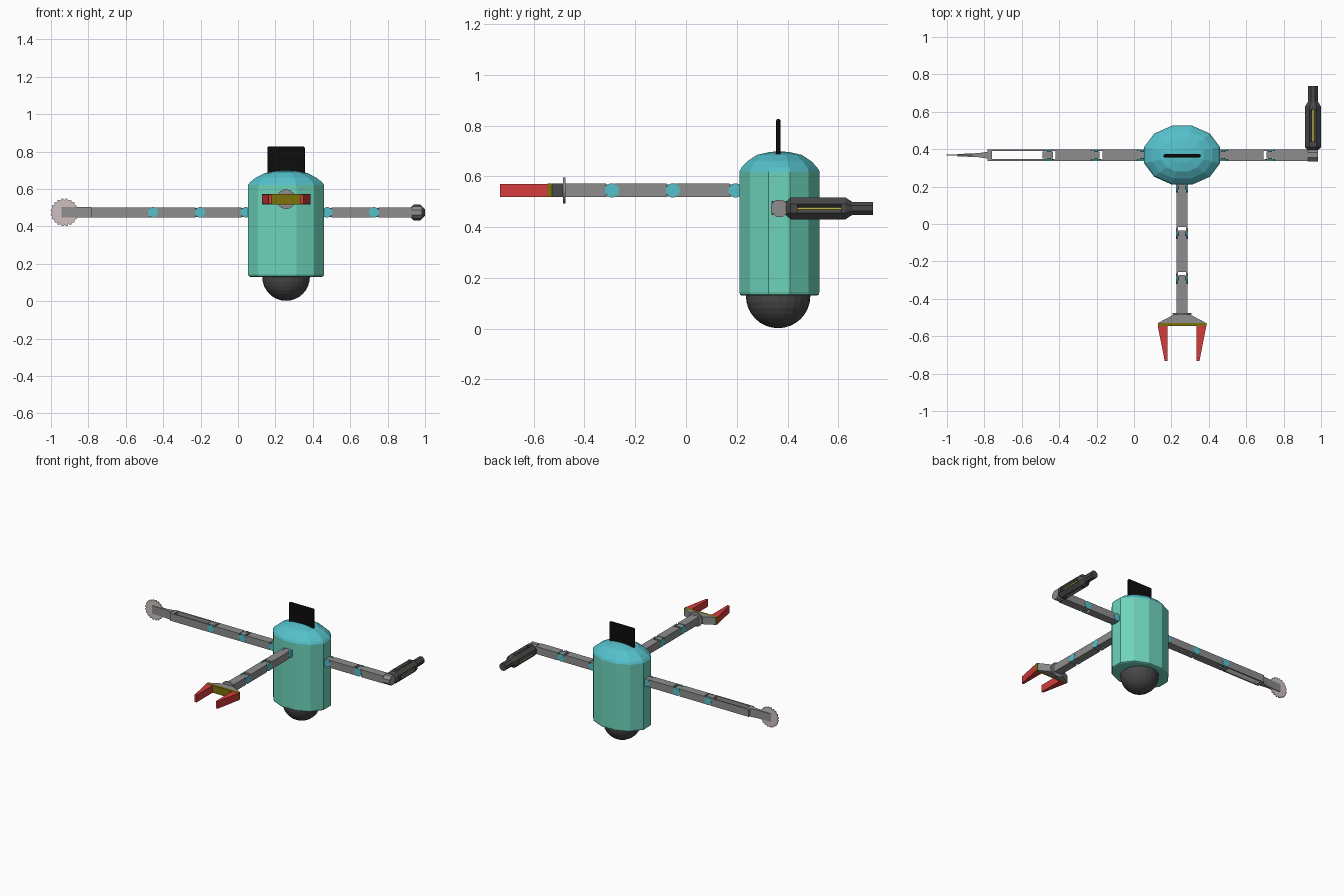
import bpy, bmesh, math
from mathutils import Matrix, Vector

if "Cube" in bpy.data.objects:
    bpy.data.objects.remove(bpy.data.objects["Cube"])


def mat(name, r, g, b):
    m = bpy.data.materials.new(name)
    m.diffuse_color = (r, g, b, 1)
    m.use_nodes = True
    m.node_tree.nodes["Principled BSDF"].inputs["Base Color"].default_value = m.diffuse_color
    return m


GREEN = mat("sea green", .155, .66, .50)
TEAL = mat("teal", .09, .53, .60)
GREY = mat("mid grey", .27, .27, .27)
DARK = mat("dark grey", .065, .065, .065)
BLACK = mat("black", .004, .004, .004)
RED = mat("red", .66, .045, .045)
OLIVE = mat("olive", .2, .165, .003)
YELLOW = mat("yellow", .56, .50, .06)
STEEL = mat("pale steel", .62, .53, .53)
I = Matrix.Identity(4)


def finish(name, bm, m, M=I):
    bmesh.ops.transform(bm, matrix=M, verts=bm.verts)
    bmesh.ops.recalc_face_normals(bm, faces=bm.faces)
    me = bpy.data.meshes.new(name)
    bm.to_mesh(me)
    bm.free()
    me.materials.append(m)
    ob = bpy.data.objects.new(name, me)
    bpy.context.collection.objects.link(ob)
    return ob


def box(name, lo, hi, m, M=I):
    bm = bmesh.new()
    bmesh.ops.create_cube(bm, size=1)
    for v in bm.verts:
        v.co = [(lo[i] + hi[i]) / 2 + v.co[i] * (hi[i] - lo[i]) for i in range(3)]
    return finish(name, bm, m, M)


def lathe(name, rings, m, n, M=I, sx=1, sy=1):
    """Stack of n-sided rings (radius, height) along local z, flat side towards +x."""
    bm = bmesh.new()
    loops = []
    for r, z in rings:
        loops.append([bm.verts.new((sx * r * math.cos(math.tau * (k + .5) / n),
                                    sy * r * math.sin(math.tau * (k + .5) / n), z))
                      for k in range(n)])
    for a, b in zip(loops, loops[1:]):
        for k in range(n):
            j = (k + 1) % n
            bm.faces.new((a[k], a[j], b[j], b[k]))
    bm.faces.new(loops[0][::-1])
    bm.faces.new(loops[-1])
    return finish(name, bm, m, M)


def prism(name, pts, z0, z1, m, M=I):
    """Flat outline in x, y raised from z0 to z1."""
    bm = bmesh.new()
    f = bm.faces.new([bm.verts.new((x, y, z0)) for x, y in pts])
    g = bmesh.ops.extrude_face_region(bm, geom=[f])
    bmesh.ops.translate(bm, vec=(0, 0, z1 - z0),
                        verts=[v for v in g["geom"] if isinstance(v, bmesh.types.BMVert)])
    return finish(name, bm, m, M)


ALONG_Y = Matrix.Rotation(-math.pi / 2, 4, 'X')   # local z -> +y
ALONG_X = Matrix.Rotation(math.pi / 2, 4, 'Y')    # local z -> +x
T = Matrix.Translation
CX, CY = .257, .368

# Body, domed lid, roller ball and top panel
C = T((CX, CY, 0))
lathe("body", [(.94, .13), (.985, .134), (1, .145), (1, .62)], GREEN, 12, C, .211, .163)
lathe("lid", [(1, .62), (.95, .635), (.80, .66), (.56, .685), (.25, .696), (.02, .699)],
      TEAL, 12, C, .211, .163)
bm = bmesh.new()
bmesh.ops.create_uvsphere(bm, u_segments=24, v_segments=16, radius=.127)
finish("roller_ball", bm, DARK, T((CX, CY - .005, .129)))
panel = box("top_panel", (.157, .355, .66), (.357, .373, .827), BLACK)
bev = panel.modifiers.new("rounded", 'BEVEL')
bev.width, bev.segments = .008, 2
bev.limit_method = 'ANGLE'


H, W = .027, .030   # half height and half width of the arm links


def joint(name, x, M):
    for s in (-1, 1):
        lathe(name + "_cheek", [(.028, -.005), (.028, .005)], TEAL, 16,
              M @ T((x, s * .0265, 0)) @ ALONG_Y)
    lathe(name + "_pin", [(.012, -.024), (.012, .024)], GREY, 8, M @ T((x, 0, 0)) @ ALONG_Y)


def link(name, a, b, M, fork=True):
    """Link with a narrow tongue at joint a and a two-pronged fork at joint b."""
    box(name + "_tongue", (a - .018, -.019, -H + .003), (a + .035, .019, H - .003), GREY, M)
    end = b - .035 if fork else b
    box(name, (a + .024, -W, -H), (end, W, H), GREY, M)
    if fork:
        for s in (-1, 1):
            box(name + "_prong", (end, s * .026 - .004, -H), (b - .01, s * .026 + .004, H), GREY, M)


def arm(name, joints, M):
    for i, x in enumerate(joints):
        joint(f"{name}_joint_{i}", x, M)
    for i, (a, b) in enumerate(zip(joints, joints[1:])):
        link(f"{name}_link_{i}", a, b, M)


# Saw arm, reaching to the left
S = T((CX, CY, .475)) @ Matrix.Rotation(math.pi, 4, 'Z')
arm("saw_arm", [.215, .46, .712], S)
box("saw_arm_tongue", (.69, -.019, -H), (.745, .019, H), GREY, S)
for s in (-1, 1):
    box("saw_arm_rail", (.73, s * .026 - .005, -H), (1.04, s * .026 + .005, H), GREY, S)
box("saw_arm_end_bar", (1.015, -.03, -H), (1.04, .03, H), GREY, S)
prism("saw_holder", [(1.04, -.018), (1.09, -.011), (1.20, -.006), (1.20, .006),
                     (1.09, .011), (1.04, .018)], -H - .002, H + .002, GREY, S)
teeth = 20
outline = []
for k in range(teeth):
    for r, d in ((.066, 0), (.074, .35), (.074, .6)):
        t = math.tau * (k + d) / teeth
        outline.append((r * math.cos(t), r * math.sin(t)))
prism("saw_blade", outline, -.003, .003, STEEL, T((-.928, CY, .475)) @ ALONG_Y)

# Blaster arm, reaching to the right
B = T((CX, CY, .475))
arm("blaster_arm", [.22, .47], B)
link("blaster_arm_link_end", .47, .672, B, fork=False)
lathe("blaster_wrist", [(.036, -.027), (.036, .027)], GREY, 8, T((.957, CY, .474)) @ ALONG_X)

# Blaster: caged yellow core with a barrel pointing back
G = T((.957, 0, .474)) @ ALONG_Y
R = 1 / math.cos(math.pi / 8)
lathe("blaster_rear", [(.028 * R, .395), (.043 * R, .412), (.043 * R, .44)], DARK, 8, G)
lathe("blaster_front", [(.043 * R, .61), (.043 * R, .628), (.026 * R, .655), (.026 * R, .737)],
      DARK, 8, G)
lathe("blaster_core", [(.024, .43), (.024, .62)], YELLOW, 12, G)
for k in range(4):
    box("blaster_bar", (.024, -.018, .43), (.043, .018, .62), DARK,
        G @ Matrix.Rotation(math.pi / 4 + k * math.pi / 2, 4, 'Z'))

# Gripper arm, reaching to the front
F = T((CX, CY, .545)) @ Matrix.Rotation(-math.pi / 2, 4, 'Z')
arm("gripper_arm", [.173, .42, .66], F)
link("gripper_arm_link_end", .66, .845, F, fork=False)
lathe("gripper_wrist_disc", [(.052, .843), (.052, .853)], GREY, 20, F @ ALONG_X)
prism("gripper_palm", [(.853, -.045), (.898, -.13), (.898, .13), (.853, .045)],
      -H, H, GREY, F)
box("gripper_pad", (.896, -.13, -H), (.914, .13, H), OLIVE, F)
for s in (-1, 1):
    prism("gripper_finger", [(.912, s * .130), (.912, s * .078), (1.10, s * .078),
                             (1.10, s * .093)], -H + .001, H - .001, RED, F)
